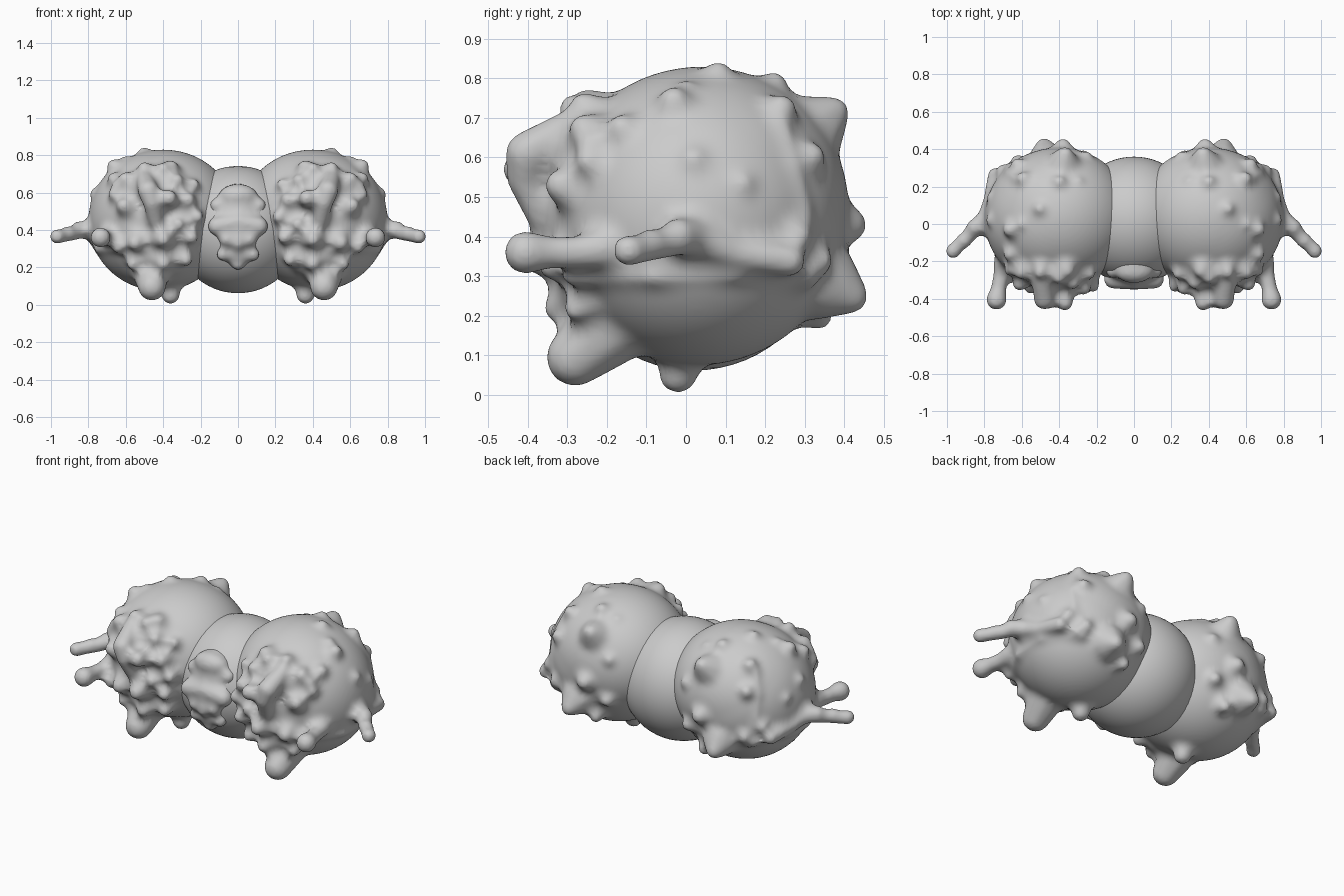
import bpy, bmesh, math
from mathutils import Vector

C = Vector((0.42, 0.03, 0.45))   # centre of the side ball
R = 0.37


def unit_ball(sub):
    bm = bmesh.new()
    bmesh.ops.create_icosphere(bm, subdivisions=sub, radius=1)
    bm.verts.index_update()
    data = [tuple(v.co) for v in bm.verts], [[v.index for v in f.verts] for f in bm.faces]
    bm.free()
    return data


BALLS = {s: unit_ball(s) for s in (2, 5)}


class Clay:
    """Collects overlapping balls into one mesh."""
    def __init__(self):
        self.v, self.f = [], []

    def blob(self, p, r, sub=2):
        a, b, c = (r, r, r) if isinstance(r, (int, float)) else r
        vs, fs = BALLS[sub]
        n = len(self.v)
        self.v += [(p[0] + a * x, p[1] + b * y, p[2] + c * z) for x, y, z in vs]
        self.f += [[i + n for i in f] for f in fs]

    def limb(self, pts):
        """Chain of balls through (x, y, z, radius) points."""
        for a, b in zip(pts, pts[1:]):
            a, b = Vector(a), Vector(b)
            n = max(2, int((b - a).length / 0.025))
            for i in range(n + 1):
                q = a.lerp(b, i / n)
                self.blob(q[:3], q[3])

    def lump(self, p, r):
        """Rounded cone growing out of the side ball."""
        base = p + (C - p).normalized() * 0.11
        self.limb([(*base, r * 2.3), (*p, r * 0.95)])

    def finish(self, name, voxel, fillet, mirror=False):
        """Fuse the pieces, fill the creases by growing and shrinking, soften."""
        me = bpy.data.meshes.new(name)
        me.from_pydata(self.v, [], self.f)
        ob = bpy.data.objects.new(name, me)
        bpy.context.collection.objects.link(ob)
        for grow in (fillet, -fillet):
            rm = ob.modifiers.new("fuse", 'REMESH')
            rm.mode = 'VOXEL'
            rm.voxel_size = voxel
            rm.use_smooth_shade = True
            sm = ob.modifiers.new("soften", 'SMOOTH')
            sm.factor = 0.5
            sm.iterations = 5
            dp = ob.modifiers.new("grow", 'DISPLACE')
            dp.mid_level = 0
            dp.strength = grow
        sm = ob.modifiers.new("soften", 'SMOOTH')
        sm.iterations = 3
        if mirror:
            mi = ob.modifiers.new("mirror", 'MIRROR')
            mi.use_mirror_merge = False


def on_ball(axis, sign, a, b, lift=0.0):
    """Point on the side ball seen along an axis at the two other coordinates."""
    p = [a, b]
    p.insert(axis, C[axis])
    d = Vector(p) - C
    p[axis] = C[axis] + sign * (math.sqrt(max(R * R - d.length_squared, 0)) + lift)
    return Vector(p)


# central ball
bpy.ops.mesh.primitive_uv_sphere_add(segments=64, ring_count=32, radius=0.34, location=(0, 0.02, 0.402))
bpy.context.object.name = "central_ball"
bpy.ops.object.shade_smooth()

# small face on the central ball
face = Clay()
face.blob((0, -0.2, 0.45), (0.15, 0.12, 0.2), 5)
face.blob((0, -0.25, 0.58), (0.11, 0.07, 0.07))
face.blob((0, -0.25, 0.40), (0.13, 0.10, 0.12))
face.blob((0, -0.24, 0.29), (0.10, 0.08, 0.09))
face.blob((0, -0.31, 0.34), (0.04, 0.05, 0.06))
face.blob((0, -0.26, 0.22), 0.04)
face.limb([(-0.11, -0.295, 0.42, 0.055), (0, -0.30, 0.44, 0.055), (0.11, -0.295, 0.42, 0.055)])
for s in (-1, 1):
    face.blob((s * 0.11, -0.25, 0.53), 0.045)
    face.blob((s * 0.06, -0.31, 0.35), 0.045)
    face.blob((s * 0.08, -0.28, 0.27), 0.04)
face.finish("central_face", 0.012, 0.012)

# lumpy side ball with front mask
side = Clay()
side.blob(C, (0.38, 0.375, 0.375), 5)
side.blob((0.40, 0.04, 0.48), (0.385, 0.37, 0.35), 5)
side.blob((0.42, -0.15, 0.46), (0.25, 0.20, 0.28), 5)
side.blob((0.43, -0.2, 0.6), (0.21, 0.15, 0.14), 5)
side.blob((0.42, -0.18, 0.3), (0.19, 0.15, 0.16), 5)

# front lumps: x, z, lift, radius
for x, z, l, r in [
    (0.37, 0.57, 0.04, 0.045), (0.27, 0.56, 0.05, 0.045), (0.33, 0.66, 0.05, 0.045),
    (0.24, 0.64, 0.03, 0.04), (0.40, 0.72, 0.06, 0.045), (0.50, 0.73, 0.06, 0.04),
    (0.60, 0.67, 0.05, 0.045), (0.66, 0.59, 0.03, 0.04), (0.61, 0.53, 0.04, 0.045),
    (0.40, 0.35, 0.06, 0.045), (0.32, 0.43, 0.03, 0.04), (0.25, 0.36, 0.05, 0.04),
    (0.28, 0.24, 0.05, 0.04), (0.40, 0.22, 0.06, 0.045),
    (0.55, 0.33, 0.04, 0.045), (0.64, 0.31, 0.05, 0.04), (0.56, 0.22, 0.05, 0.04),
    (0.22, 0.47, 0.05, 0.04)]:
    side.lump(on_ball(1, -1, x, z, l), r)

# outer side lumps: y, z, lift, radius
for y, z, l, r in [
    (-0.03, 0.74, 0.02, 0.045), (0.02, 0.59, -0.01, 0.045), (0.14, 0.53, -0.01, 0.04),
    (0.24, 0.72, 0.03, 0.045), (0.28, 0.40, 0.01, 0.045), (0.30, 0.31, 0.02, 0.04),
    (-0.16, 0.67, 0.01, 0.045), (-0.24, 0.63, 0.04, 0.045)]:
    side.lump(on_ball(0, 1, y, z, l), r)

# top lumps: x, y, lift, radius
for x, y, l, r in [(0.50, 0.08, -0.005, 0.045), (0.40, -0.05, -0.03, 0.04), (0.60, 0.00, -0.01, 0.04),
                   (0.30, 0.22, 0.0, 0.04), (0.40, 0.22, 0.01, 0.045), (0.36, -0.25, 0.05, 0.045)]:
    side.lump(on_ball(2, 1, x, y, l), r)

# back lumps: x, z, lift, radius
for x, z, l, r in [
    (0.37, 0.71, 0.08, 0.05), (0.38, 0.43, 0.015, 0.05), (0.48, 0.25, 0.08, 0.05),
    (0.26, 0.57, 0.01, 0.045), (0.62, 0.60, 0.01, 0.045),
    (0.27, 0.33, 0.01, 0.045), (0.62, 0.34, 0.01, 0.045), (0.36, 0.20, 0.04, 0.04)]:
    side.lump(on_ball(1, 1, x, z, l), r)

# horn and brow on the mask
side.limb([(0.50, -0.28, 0.68, 0.05), (0.48, -0.40, 0.61, 0.06), (0.46, -0.405, 0.55, 0.052),
           (0.44, -0.36, 0.45, 0.045)])
side.limb([(0.37, -0.33, 0.56, 0.055), (0.37, -0.42, 0.57, 0.047)])

# ridges over the outer side
side.limb([(*on_ball(0, 1, y, z), r) for y, z, r in
           [(-0.24, 0.31, 0.04), (-0.08, 0.30, 0.03), (0.12, 0.31, 0.03), (0.3, 0.3, 0.04)]])
side.limb([(*on_ball(0, 1, y, z), r) for y, z, r in
           [(0.23, 0.69, 0.035), (0.27, 0.58, 0.025), (0.3, 0.45, 0.025), (0.32, 0.32, 0.03)]])

# front arm
side.limb([(0.64, -0.10, 0.37, 0.09), (0.70, -0.21, 0.37, 0.054), (0.71, -0.27, 0.36, 0.045),
           (0.725, -0.35, 0.36, 0.044), (0.735, -0.405, 0.36, 0.058)])
# outer arm
side.limb([(0.74, 0.26, 0.34, 0.045), (0.765, 0.12, 0.36, 0.045), (0.79, 0.02, 0.40, 0.055),
           (0.85, -0.02, 0.40, 0.05), (0.88, -0.06, 0.38, 0.039), (0.91, -0.09, 0.38, 0.044),
           (0.935, -0.11, 0.37, 0.038), (0.967, -0.145, 0.365, 0.043)])
# feet
side.limb([(0.47, -0.12, 0.23, 0.12), (0.46, -0.28, 0.095, 0.077)])
side.limb([(0.37, 0.0, 0.15, 0.075), (0.36, -0.02, 0.053, 0.052)])
side.finish("lumpy_side_ball", 0.012, 0.02, mirror=True)
